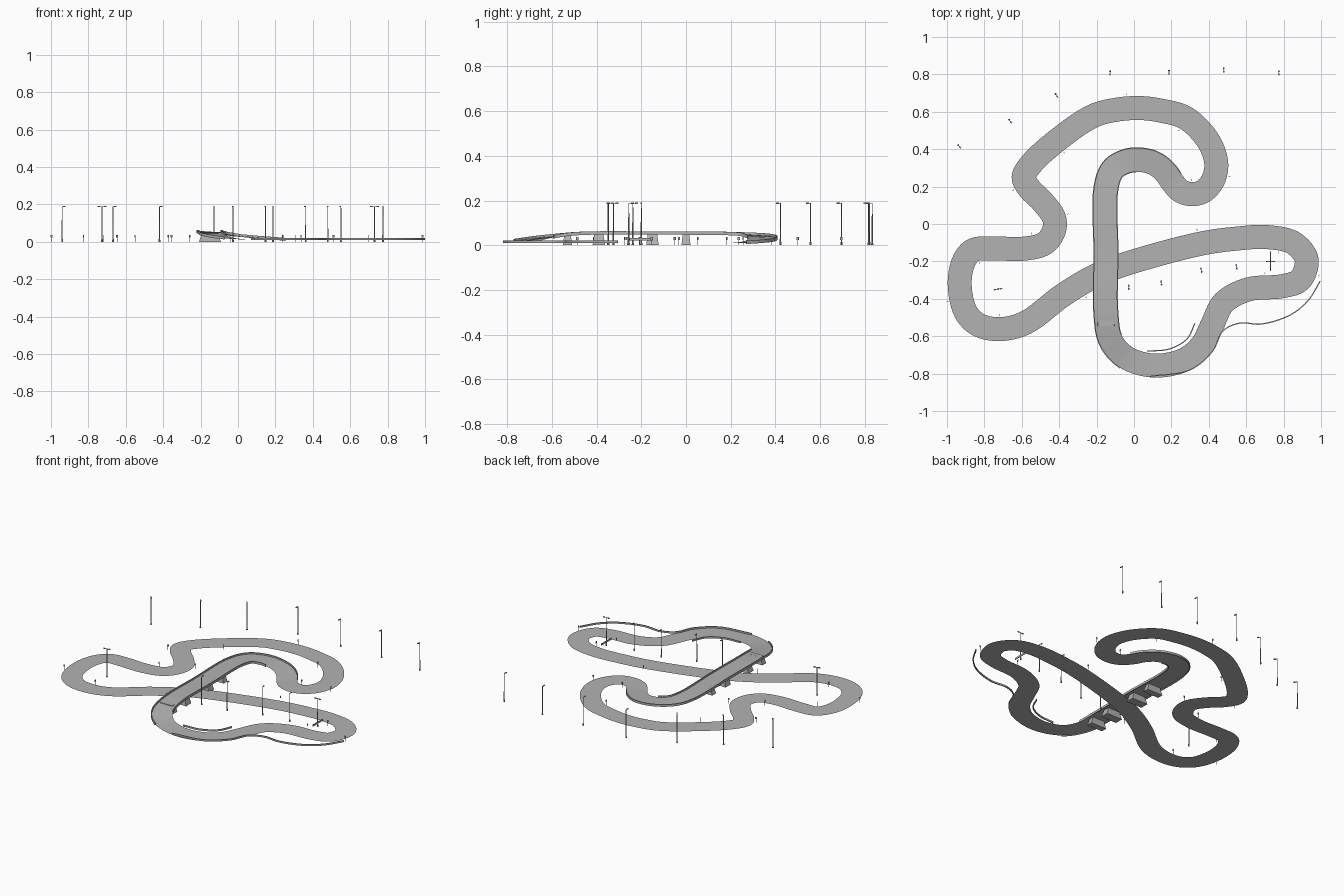
import bpy, bmesh, math
from mathutils import Vector, Matrix

if "Cube" in bpy.data.objects:
    bpy.data.objects.remove(bpy.data.objects["Cube"], do_unlink=True)

# Single concrete and asphalt colour
grey = bpy.data.materials.new("track_grey")
grey.use_nodes = True
tone = (0.45, 0.45, 0.45, 1)
grey.diffuse_color = tone
grey.node_tree.nodes["Principled BSDF"].inputs["Base Color"].default_value = tone

HALF = 0.064      # half of the road width
GROUND = 0.01     # height of the flat road
STEPS = 8         # samples per span


def finish(bm, name):
    bmesh.ops.recalc_face_normals(bm, faces=bm.faces)
    mesh = bpy.data.meshes.new(name)
    bm.to_mesh(mesh)
    bm.free()
    mesh.materials.append(grey)
    obj = bpy.data.objects.new(name, mesh)
    bpy.context.collection.objects.link(obj)
    return obj


def spline(points, closed):
    """Smooth path through points with centripetal spacing."""
    n = len(points)
    out = []

    def at(i):
        return points[i % n] if closed else points[max(0, min(n - 1, i))]

    for i in range(n if closed else n - 1):
        p, a, b, q = (at(i + k) for k in (-1, 0, 1, 2))
        d0, d1, d2 = (max(math.sqrt((v - u).length), 1e-4)
                      for u, v in ((p, a), (a, b), (b, q)))
        ta = (b - a) + ((a - p) / d0 - (b - p) / (d0 + d1)) * d1 if p != a else b - a
        tb = (b - a) + ((q - b) / d2 - (q - a) / (d1 + d2)) * d1 if q != b else b - a
        for s in range(STEPS):
            t = s / STEPS
            h = t * t * (3 - 2 * t)
            out.append(a * (1 - h) + b * h + ta * (t * (1 - t) ** 2)
                       - tb * (t * t * (1 - t)))
    if not closed:
        out.append(points[-1])
    return out


def side_vectors(path, closed):
    n = len(path)
    sides = []
    for i in range(n):
        a = path[i - 1] if closed or i else path[0]
        b = path[(i + 1) % n] if closed or i < n - 1 else path[i]
        d = b - a
        sides.append(Vector((-d.y, d.x, 0)).normalized())
    return sides


def sweep(bm, path, section, closed=False, sides=None):
    """Sweep a section of (across, up) pairs along a path."""
    sides = sides or side_vectors(path, closed)
    rows = [[bm.verts.new(p + s * u + Vector((0, 0, w))) for u, w in section]
            for p, s in zip(path, sides)]
    m = len(section)
    for i in range(len(rows) if closed else len(rows) - 1):
        r, q = rows[i], rows[(i + 1) % len(rows)]
        for k in range(m if m > 2 else 1):
            j = (k + 1) % m
            bm.faces.new((r[k], r[j], q[j], q[k]))
    if not closed and m > 2:
        bm.faces.new(rows[0])
        bm.faces.new(rows[-1])


def box(bm, centre, size, turn=0):
    mat = (Matrix.Translation(centre) @ Matrix.Rotation(turn, 4, "Z")
           @ Matrix.Diagonal((*size, 1)))
    return bmesh.ops.create_cube(bm, size=1, matrix=mat)["verts"]


def tube(bm, x, y, low, high, r0, r1):
    bmesh.ops.create_cone(bm, cap_ends=True, segments=8, radius1=r0, radius2=r1,
                          depth=high - low,
                          matrix=Matrix.Translation((x, y, (low + high) / 2)))


# Road centre line: front ramp, bridge, back ramp, then the flat circuit
centre = [
    (.11, -.757), (-.04, -.715), (-.125, -.62), (-.15, -.48), (-.15, -.15), (-.15, .19),
    (-.115, .29), (-.05, .332), (.02, .343), (.105, .325), (.165, .28), (.205, .225),
    (.245, .18), (.3, .16), (.365, .172), (.42, .23), (.44, .32), (.4, .44),
    (.28, .565), (.15, .605), (.03, .62), (-.1, .61), (-.22, .577), (-.42, .44),
    (-.55, .32), (-.59, .25), (-.56, .19), (-.49, .12), (-.427, .03), (-.43, -.04),
    (-.48, -.105), (-.6, -.133), (-.75, -.13), (-.86, -.14), (-.91, -.2), (-.932, -.32),
    (-.9, -.47), (-.83, -.54), (-.716, -.562), (-.58, -.528), (-.38, -.38), (-.214, -.281),
    (-.07, -.222), (.353, -.106), (.55, -.078), (.71, -.07), (.85, -.1), (.92, -.18),
    (.915, -.25), (.88, -.305), (.79, -.333), (.61, -.35), (.48, -.42), (.418, -.54),
    (.365, -.645), (.27, -.725)]
rise = [0, .008, .025, .04, .042, .04, .035, .028, .02, .01, .004]
rise += [0] * (len(centre) - len(rise))
road = spline([Vector((x, y, GROUND + h)) for (x, y), h in zip(centre, rise)], True)
road_sides = side_vectors(road, True)

bm = bmesh.new()
sweep(bm, road, [(HALF, 0), (-HALF, 0)], True, road_sides)
surface = finish(bm, "road_surface")
if surface.data.polygons[0].normal.z < 0:
    surface.data.flip_normals()

# Low parapets on both edges of the bridge and its ramps
first, last = STEPS, 11 * STEPS
for name, edge, a, b in (("inner_parapet", -1, 2 * STEPS, 8 * STEPS),
                         ("outer_parapet", 1, first, last)):
    bm = bmesh.new()
    u = edge * HALF
    sweep(bm, road[a:b], [(u - .003, -.005), (u + .003, -.005),
                          (u + .003, .01), (u - .003, .01)], False, road_sides[a:b])
    finish(bm, name)

# Ground barriers beside the front right bends
barriers = {
    "outer_barrier": [(.085, -.815), (.3, -.78), (.42, -.68), (.475, -.572), (.565, -.53),
                      (.68, -.535), (.834, -.487), (.93, -.41), (.996, -.305)],
    "inner_barrier": [(.07, -.68), (.19, -.668), (.283, -.615), (.326, -.53)]}
for name, pts in barriers.items():
    bm = bmesh.new()
    path = spline([Vector((x, y, GROUND)) for x, y in pts], False)
    sweep(bm, path, [(-.003, 0), (.003, 0), (.003, .011), (-.003, .011)])
    finish(bm, name)

# Tapered bridge piers
for i, (y, depth) in enumerate(((-.53, .04), (-.39, .056), (-.15, .056), (0, .04))):
    bm = bmesh.new()
    for v in box(bm, (-.15, y, .024), (.116, depth, .048)):
        if v.co.z > .024:
            v.co.x = -.15 + (v.co.x + .15) * .75
            v.co.y = y + (v.co.y - y) * .75
    finish(bm, f"bridge_pier_{i + 1}")


def lamp_post(name, x, y, headings):
    bm = bmesh.new()
    tube(bm, x, y, 0, .014, .005, .004)
    tube(bm, x, y, .01, .188, .0028, .002)
    for deg in headings:
        a = math.radians(deg)
        d = Vector((math.cos(a), math.sin(a), 0))
        root = Vector((x, y, .188))
        box(bm, root + d * .008, (.018, .003, .003), a)
        box(bm, root + d * .017, (.012, .007, .005), a)
    finish(bm, name)


# Street lamps behind and inside the circuit
lamps = [(-.128, .817, -90), (.187, .82, -90), (.48, .833, -90), (.775, .817, -90),
         (-.42, .695, -55), (-.668, .557, -50), (-.94, .422, -50),
         (-.027, -.347, 95), (.147, -.325, 95), (.362, -.256, 105), (.55, -.238, 100)]
for i, (x, y, deg) in enumerate(lamps):
    lamp_post(f"lamp_post_{i + 1}", x, y, [deg])
lamp_post("double_lamp_left", .73, -.2, [0, 180])
lamp_post("double_lamp_right", -.727, -.348, [10, 190])

# Long board on the double lamp
bm = bmesh.new()
box(bm, (.73, -.2, .027), (.004, .105, .012))
finish(bm, "lamp_board")

# Small marker signs around the outer edge of the flat road
for n, i in enumerate(range(13 * STEPS, len(road) - 3 * STEPS, 20)):
    p = road[i] + road_sides[i] * (HALF + .012) * (-1 if n % 2 else 1)
    turn = math.atan2(road_sides[i].y, road_sides[i].x)
    bm = bmesh.new()
    box(bm, (p.x, p.y, .03), (.01, .003, .012), turn)
    box(bm, (p.x, p.y, .012), (.002, .002, .024), turn)
    finish(bm, f"marker_sign_{n + 1}")
